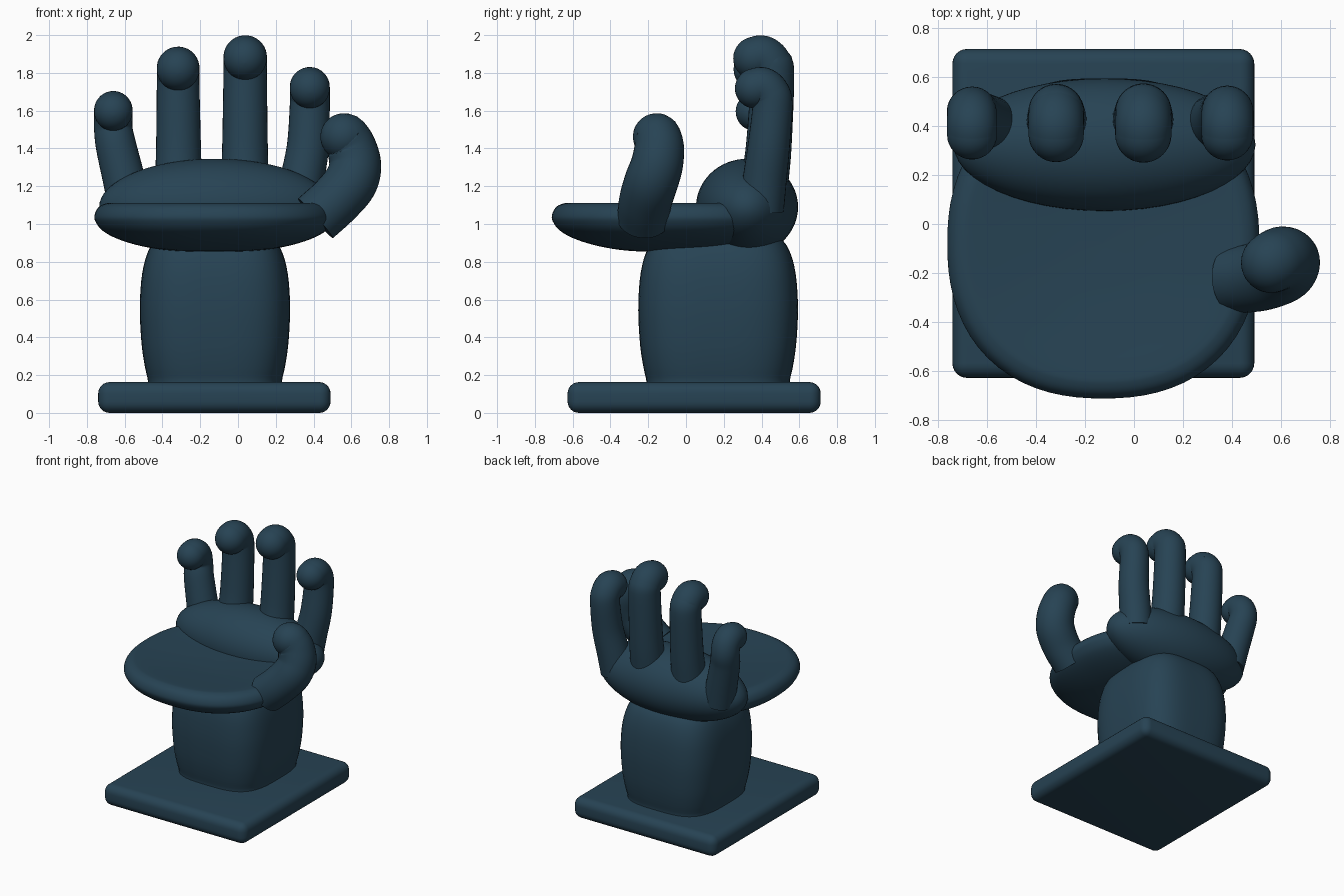
import bpy, bmesh, math
from mathutils import Vector

if "Cube" in bpy.data.objects:
    bpy.data.objects.remove(bpy.data.objects["Cube"])

mat = bpy.data.materials.new("deep slate blue")
mat.diffuse_color = (0.02, 0.056, 0.088, 1)
mat.use_nodes = True
mat.node_tree.nodes["Principled BSDF"].inputs["Base Color"].default_value = mat.diffuse_color


def finish(name, bm):
    bmesh.ops.recalc_face_normals(bm, faces=bm.faces)
    me = bpy.data.meshes.new(name)
    bm.to_mesh(me)
    bm.free()
    me.materials.append(mat)
    ob = bpy.data.objects.new(name, me)
    bpy.context.collection.objects.link(ob)
    bpy.ops.object.select_all(action='DESELECT')
    bpy.context.view_layer.objects.active = ob
    ob.select_set(True)
    bpy.ops.object.shade_smooth_by_angle(angle=math.radians(40))
    return ob


def skin(name, rings):
    """Join equal-sized rings of points into a closed surface."""
    bm = bmesh.new()
    vr = [[bm.verts.new(p) for p in r] for r in rings]
    n = len(vr[0])
    for a, b in zip(vr, vr[1:]):
        for i in range(n):
            j = (i + 1) % n
            bm.faces.new((a[i], a[j], b[j], b[i]))
    bm.faces.new(vr[0])
    bm.faces.new(vr[-1])
    return finish(name, bm)


def smooth_path(pts, steps=6):
    """Catmull-Rom samples through the points."""
    p = [Vector(q) for q in pts]
    p = [2 * p[0] - p[1]] + p + [2 * p[-1] - p[-2]]
    out = []
    for i in range(1, len(p) - 2):
        a, b, c, d = p[i - 1:i + 3]
        for s in range(steps):
            t = s / steps
            out.append(0.5 * (2 * b + (c - a) * t + (2 * a - 5 * b + 4 * c - d) * t * t
                              + (3 * b - a - 3 * c + d) * t ** 3))
    return out + [p[-2]]


def super_ring(cx, cy, z, a, b, power, n=72):
    ring = []
    for i in range(n):
        t = 2 * math.pi * i / n
        c, s = math.cos(t), math.sin(t)
        k = (abs(c) ** power + abs(s) ** power) ** (-1 / power)
        ring.append((cx + a * k * c, cy + b * k * s, z))
    return ring


def tube(name, pts, n=32):
    """Sweep (x, y, z, radius) points, with a round tip at the end."""
    path = smooth_path([Vector(p) for p in pts])
    pos = [q.to_3d() for q in path]
    rad = [q[3] for q in path]
    tan = [(pos[min(i + 1, len(pos) - 1)] - pos[max(i - 1, 0)]).normalized()
           for i in range(len(pos))]
    end, r, d = pos[-1].copy(), rad[-1], tan[-1]
    for k in range(1, 9):
        a = math.pi / 2 * k / 8.2
        pos.append(end + d * r * math.sin(a))
        rad.append(r * math.cos(a))
        tan.append(d)
    u = tan[0].orthogonal().normalized()
    rings = []
    for p, r, t in zip(pos, rad, tan):
        u = (u - t * u.dot(t)).normalized()
        v = t.cross(u)
        rings.append([p + r * (u * math.cos(2 * math.pi * i / n) + v * math.sin(2 * math.pi * i / n))
                      for i in range(n)])
    return skin(name, rings)


# base plate
bm = bmesh.new()
bmesh.ops.create_cube(bm, size=1)
for v in bm.verts:
    v.co = Vector((v.co.x * 1.23 - 0.125, v.co.y * 1.34 + 0.043, (v.co.z + 0.5) * 0.163))
bmesh.ops.bevel(bm, geom=bm.edges[:], offset=0.06, segments=6, profile=0.5, affect='EDGES')
finish("base_plate", bm)

# wrist column: bulging rounded square
column = [(0.36, 0.13), (0.355, 0.17), (0.37, 0.24), (0.387, 0.35), (0.397, 0.5), (0.396, 0.62),
          (0.385, 0.74), (0.36, 0.84), (0.32, 0.91), (0.25, 0.96)]
rows = smooth_path([(h, 0, z) for h, z in column], 3)
skin("wrist_column", [super_ring(-0.122, 0.17, q.z, q.x, q.x + 0.025, 3.4) for q in rows])

# palm seat: shallow dished pad
pad = [(0.01, 0.85), (0.35, 0.858), (0.6, 0.882), (0.8, 0.92), (0.93, 0.965), (0.99, 1.015),
       (0.995, 1.05), (0.965, 1.087), (0.91, 1.107), (0.84, 1.11), (0.6, 1.098), (0.3, 1.086), (0.01, 1.082)]
rows = smooth_path([(f, 0, z) for f, z in pad], 4)
skin("palm_seat", [super_ring(-0.125, -0.08, q.z, 0.637 * q.x, 0.632 * q.x, 2.3) for q in rows])

# knuckle ridge
bm = bmesh.new()
bmesh.ops.create_uvsphere(bm, u_segments=48, v_segments=32, radius=1)
for v in bm.verts:
    v.co = Vector((v.co.x * 0.615 - 0.12, v.co.y * 0.27 + 0.323, v.co.z * 0.255 + 1.09))
finish("knuckle_ridge", bm)

# four fingers: base x, middle x, tip x, top height, radius
fingers = {"little_finger": (-0.57, -0.645, -0.66, 1.705, 0.102),
           "ring_finger": (-0.315, -0.315, -0.317, 1.94, 0.113),
           "middle_finger": (0.035, 0.037, 0.038, 2.0, 0.115),
           "index_finger": (0.315, 0.37, 0.38, 1.832, 0.106)}
for name, (x0, x1, x2, top, r) in fingers.items():
    zt = top - r
    tube(name, [(x0, 0.40, 1.08, r * 1.12),
                (x0 + (x1 - x0) * 0.4, 0.415, 1.22, r * 1.1),
                (x1, 0.438, 1.41, r * 1.05),
                (x2, 0.458, zt - 0.10, r),
                (x2, 0.443, zt - 0.035, r),
                (x2, 0.405, zt - 0.002, r),
                (x2, 0.365, zt - 0.008, r)])

# thumb
tube("thumb", [(0.41, -0.225, 1.03, 0.14),
               (0.51, -0.215, 1.12, 0.14),
               (0.595, -0.185, 1.22, 0.142),
               (0.62, -0.155, 1.31, 0.138),
               (0.602, -0.142, 1.40, 0.132),
               (0.573, -0.15, 1.455, 0.126),
               (0.56, -0.157, 1.462, 0.124)])
